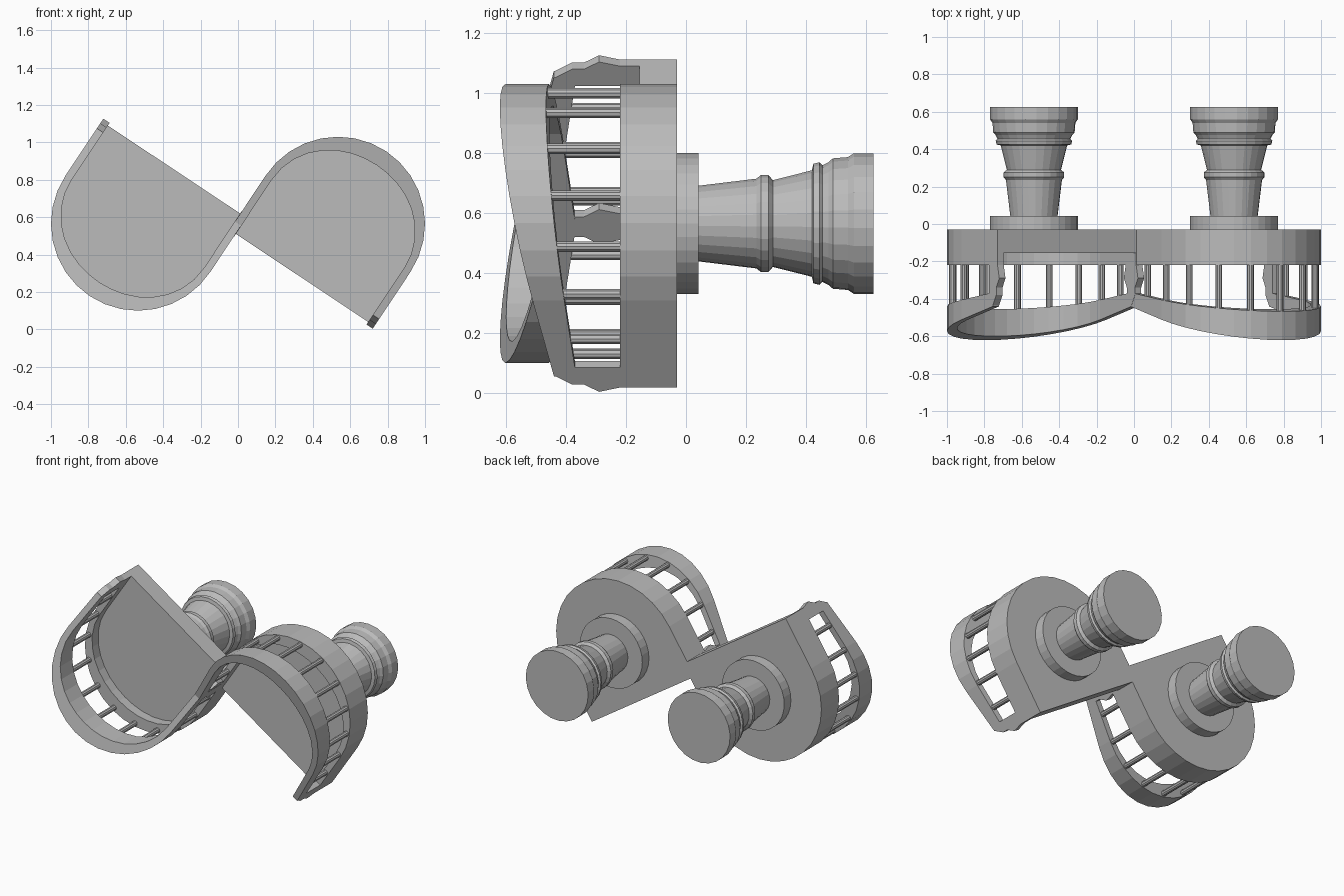
import bpy, bmesh, math
from mathutils import Vector

cube = bpy.data.objects.get("Cube")
if cube:
    bpy.data.objects.remove(cube)

stone = bpy.data.materials.new("grey stone")
stone.use_nodes = True
GREY = (0.5, 0.5, 0.5, 1)
stone.diffuse_color = GREY
stone.node_tree.nodes["Principled BSDF"].inputs["Base Color"].default_value = GREY

R, END, WALL = 0.465, -0.348, 0.04       # arc radius, chord depth, wall thickness
TILT = math.radians(33.6)
U = Vector((math.cos(TILT), 0, -math.sin(TILT)))   # along the chord
N = Vector((math.sin(TILT), 0, math.cos(TILT)))    # out to the bow of the balcony
CENTRE, MID = Vector((0.535, 0, 0)), Vector((0, 0, 0.565))


def world(side, a, d, y):
    """Balcony plan position (a, d) at depth y; side -1 is the half-turned copy."""
    return MID + side * (CENTRE + U * a + N * d) + Vector((0, y, 0))


def finish(name, bm):
    bmesh.ops.recalc_face_normals(bm, faces=bm.faces)
    mesh = bpy.data.meshes.new(name)
    bm.to_mesh(mesh)
    bm.free()
    mesh.materials.append(stone)
    obj = bpy.data.objects.new(name, mesh)
    bpy.context.collection.objects.link(obj)
    return obj


def loft(name, loops, closed=False):
    """Skin a row of equal loops, capping the first and last."""
    bm = bmesh.new()
    rows = [[bm.verts.new(p) for p in loop] for loop in loops]
    n = len(rows[0])
    for r0, r1 in zip(rows, rows[1:]):
        for i in range(n):
            j = (i + 1) % n
            bm.faces.new((r0[i], r0[j], r1[j], r1[i]))
    bm.faces.new(rows[0])
    bm.faces.new(rows[-1])
    return finish(name, bm)


def plan(start, steps=16):
    """Outer and inner outline pairs: straight, half round, straight."""
    pairs = [((R, start), (R - WALL, start))]
    for i in range(steps + 1):
        t = math.pi * i / steps
        c, s = math.cos(t), math.sin(t)
        r = R - WALL - 0.05 * s * s
        pairs.append(((R * c, R * s), (r * c, r * s)))
    pairs.append(((-R, start), (-R + WALL, start)))
    return pairs


def rail_front(d):
    return -0.43 - 0.235 * (d - END)


def rail_back(d):
    return -0.36 - 0.132 * (d - END)


def band(name, side, start, front, back):
    loops = []
    for (ao, do), (ai, di) in plan(start):
        loops.append([world(side, ao, do, front(do)), world(side, ai, di, front(di)),
                      world(side, ai, di, back(di)), world(side, ao, do, back(do))])
    loft(name, loops)


def path_point(s):
    """Position at distance s along the middle of the wall."""
    r, leg = R - 0.022, -END
    if s < leg:
        return r, END + s
    s -= leg
    if s < math.pi * R:
        return r * math.cos(s / R), r * math.sin(s / R)
    return -r, -(s - math.pi * R)


def lathe(name, side, profile, segs=24):
    loops = []
    for y, r in profile:
        loops.append([world(side, r * math.cos(k * math.tau / segs),
                            r * math.sin(k * math.tau / segs), y) for k in range(segs)])
    loft(name, loops)


POST = [(0, -0.2), (0, -0.22), (0.017, -0.29), (-0.012, -0.34), (-0.012, -0.38),
        (-0.045, -0.435), (-0.08, -0.445), (-0.08, -0.2)]
COLUMN = [(0.03, 0.125), (0.235, 0.15), (0.25, 0.162), (0.275, 0.162), (0.29, 0.145),
          (0.42, 0.178), (0.425, 0.2), (0.445, 0.205), (0.455, 0.195), (0.475, 0.205),
          (0.49, 0.218), (0.54, 0.222), (0.56, 0.235), (0.625, 0.235)]

for side, label in ((1, "left"), (-1, "right")):
    # Floor and raised curb
    inner = [p[1] for p in plan(END)]
    loft(label + "_floor", [[world(side, a, d, y) for a, d in inner] for y in (-0.03, -0.155)])
    band(label + "_curb", side, END, lambda d: -0.22, lambda d: -0.03)
    # Sloping handrail
    band(label + "_handrail", side, END + 0.045, rail_front, rail_back)
    # Shaped end posts
    for k in (1, -1):
        name = label + ("_outer_post" if k == 1 else "_inner_post")
        loft(name, [[world(side, k * a, END - e, y) for e, y in POST] for a in (R, R - WALL)])
    # Balusters
    total, count = math.pi * R - 2 * END, 12
    for i in range(1, count):
        a, d = path_point(total * i / count)
        tip = rail_back(d) - 0.02
        loops = []
        for y in (-0.21, tip):
            loops.append([world(side, a + 0.018 * math.cos(k * math.tau / 10),
                                d + 0.018 * math.sin(k * math.tau / 10), y) for k in range(10)])
        loft(f"{label}_baluster_{i}", loops)
    # Turned support with its base disc
    lathe(label + "_base_disc", side, [(-0.035, 0.235), (0.042, 0.235)], 32)
    lathe(label + "_support", side, COLUMN)
